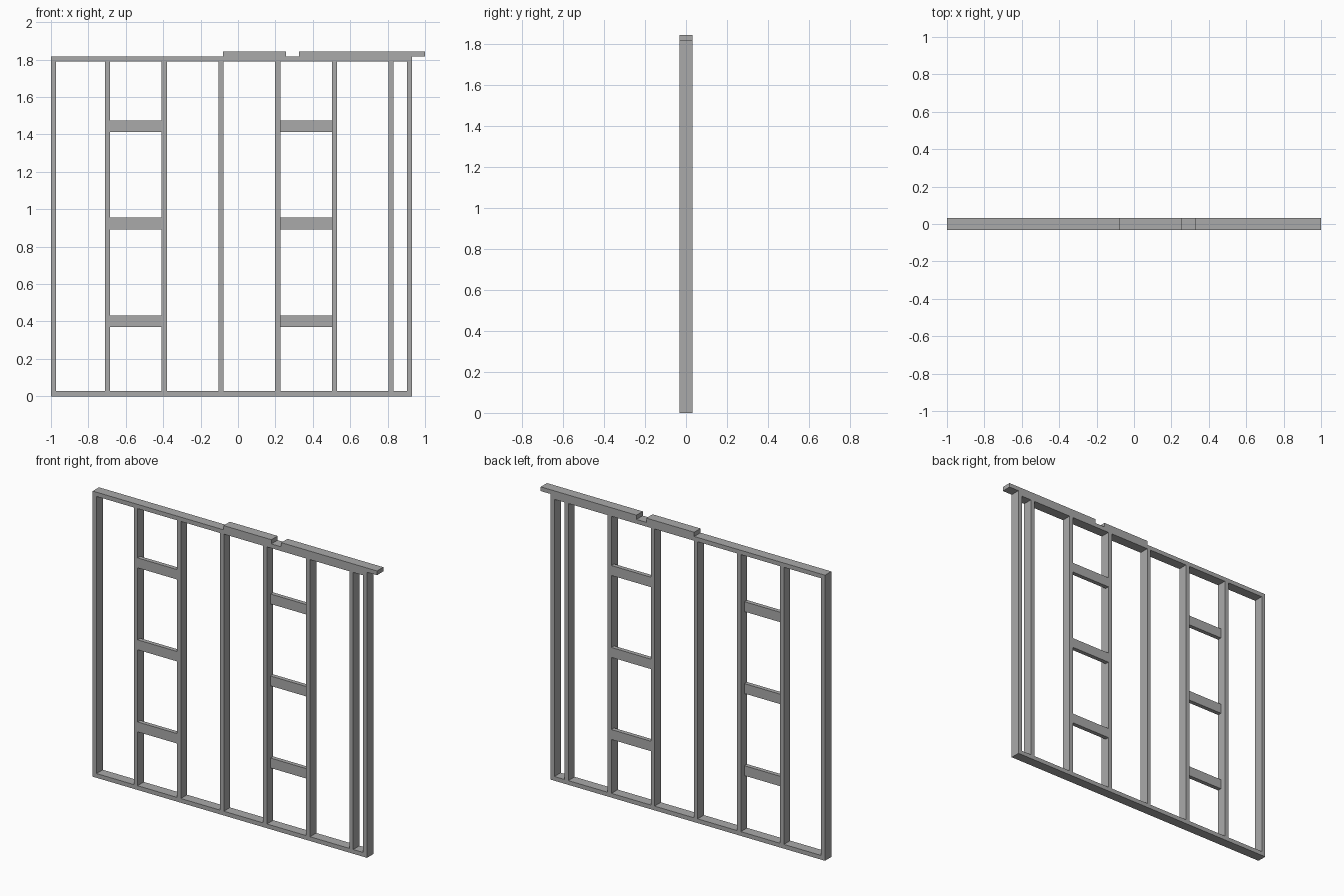
import bpy

cube = bpy.data.objects.get("Cube")
if cube:
    bpy.data.objects.remove(cube, do_unlink=True)

GRAY = (0.4, 0.4, 0.4, 1)
mat = bpy.data.materials.new("timber_gray")
mat.use_nodes = True
mat.diffuse_color = GRAY
mat.node_tree.nodes["Principled BSDF"].inputs["Base Color"].default_value = GRAY

T = 0.027            # board thickness
D = 0.0315           # half the wall depth
TOP = 1.816          # top of the lower top plate
END = 0.93           # end of the framed wall


def board(name, x0, x1, z0, z1, y0=-D, y1=D):
    """Axis-aligned board between the given limits."""
    bpy.ops.mesh.primitive_cube_add(
        size=1, location=((x0 + x1) / 2, (y0 + y1) / 2, (z0 + z1) / 2))
    ob = bpy.context.object
    ob.name = name
    ob.scale = (x1 - x0, y1 - y0, z1 - z0)
    bpy.ops.object.transform_apply(location=False, rotation=False, scale=True)
    ob.data.materials.append(mat)


# Horizontal plates
board("bottom_plate", -1, END, 0, T)
board("top_plate", -1, END, TOP - T, TOP)
board("upper_plate_middle", -0.08, 0.257, TOP, TOP + T)
board("upper_plate_end", 0.326, 1, TOP, TOP + T)

# Evenly spaced studs plus the two end studs
grid = [-0.711 + 0.3033 * i for i in range(6)]
for i, x in enumerate([-1] + grid + [END - T]):
    board(f"stud_{i + 1}", x, x + T, T, TOP - T)

# Flat blocking: one bay flush with the front, the other flush with the back
for bay, name, y0 in ((0, "front_block", -D), (3, "back_block", D - T)):
    for i, z in enumerate((0.401, 0.923, 1.444)):
        board(f"{name}_{i + 1}", grid[bay] + T, grid[bay + 1],
              z - D, z + D, y0, y0 + T)
